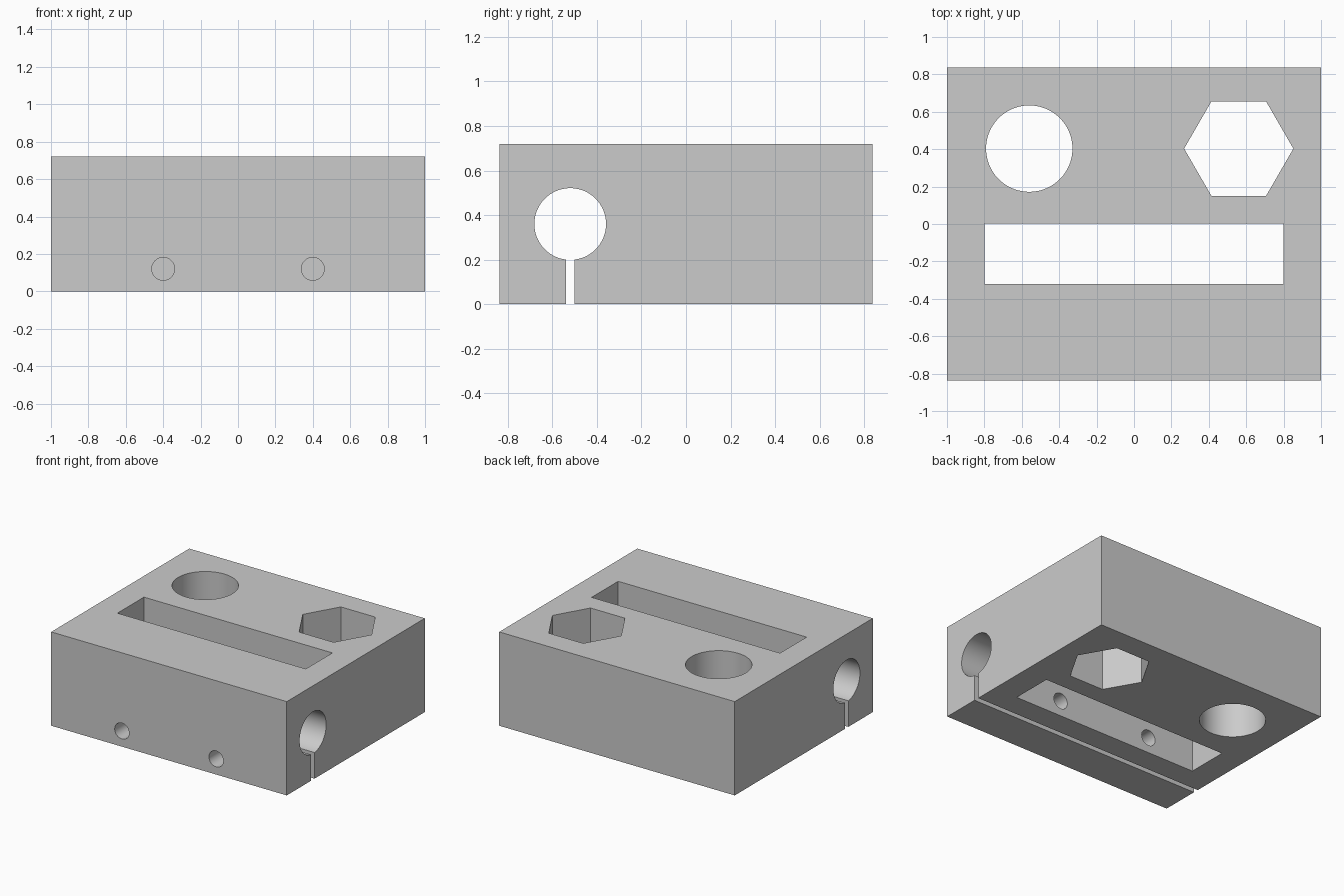
import bpy
from math import pi

cube = bpy.data.objects.get("Cube")
if cube:
    bpy.data.objects.remove(cube, do_unlink=True)

WIDTH, DEPTH, HEIGHT = 2.0, 1.674, 0.72

grey = bpy.data.materials.new("plain grey")
grey.use_nodes = True
colour = (0.6, 0.6, 0.6, 1)
grey.diffuse_color = colour
grey.node_tree.nodes["Principled BSDF"].inputs["Base Color"].default_value = colour


def finish(name):
    obj = bpy.context.object
    obj.name = name
    obj.data.materials.append(grey)
    return obj


def box(name, size, centre):
    bpy.ops.mesh.primitive_cube_add(size=1, location=centre)
    bpy.context.object.scale = size
    bpy.ops.object.transform_apply(location=False, rotation=False, scale=True)
    return finish(name)


def prism(name, sides, radius, length, centre, rotation=(0, 0, 0)):
    bpy.ops.mesh.primitive_cylinder_add(
        vertices=sides, radius=radius, depth=length, location=centre, rotation=rotation)
    return finish(name)


# Solid block
block = box("clamp_block", (WIDTH, DEPTH, HEIGHT), (0, 0, HEIGHT / 2))

# Vertical openings: long window, round hole, hexagonal hole
mid = HEIGHT / 2
cutters = [
    box("window_cutter", (1.6, 0.322, 1), (0, -0.159, mid)),
    prism("round_hole_cutter", 96, 0.231, 1, (-0.56, 0.403, mid)),
    prism("hex_hole_cutter", 6, 0.292, 1, (0.56, 0.403, mid), (0, 0, pi / 2)),
    # Cross bore with its clamping slit to the underside
    prism("bore_cutter", 96, 0.161, 3, (0, -0.52, mid), (0, pi / 2, 0)),
    box("slit_cutter", (3, 0.04, 0.6), (0, -0.52, 0)),
]

# Screw holes from the front into the window
for side, x in (("right", -0.4), ("left", 0.4)):
    cutters.append(prism(side + "_screw_hole_cutter", 48, 0.061, 0.9,
                         (x, -0.6, 0.12), (pi / 2, 0, 0)))

# Cut every opening, then discard the cutters
bpy.ops.object.select_all(action="DESELECT")
bpy.context.view_layer.objects.active = block
block.select_set(True)
for cutter in cutters:
    cutter.hide_render = True
    cut = block.modifiers.new(cutter.name, "BOOLEAN")
    cut.operation = "DIFFERENCE"
    cut.solver = "EXACT"
    cut.object = cutter
    bpy.ops.object.modifier_apply(modifier=cut.name)
    bpy.data.objects.remove(cutter, do_unlink=True)

bpy.ops.object.shade_smooth_by_angle(angle=pi / 6)
